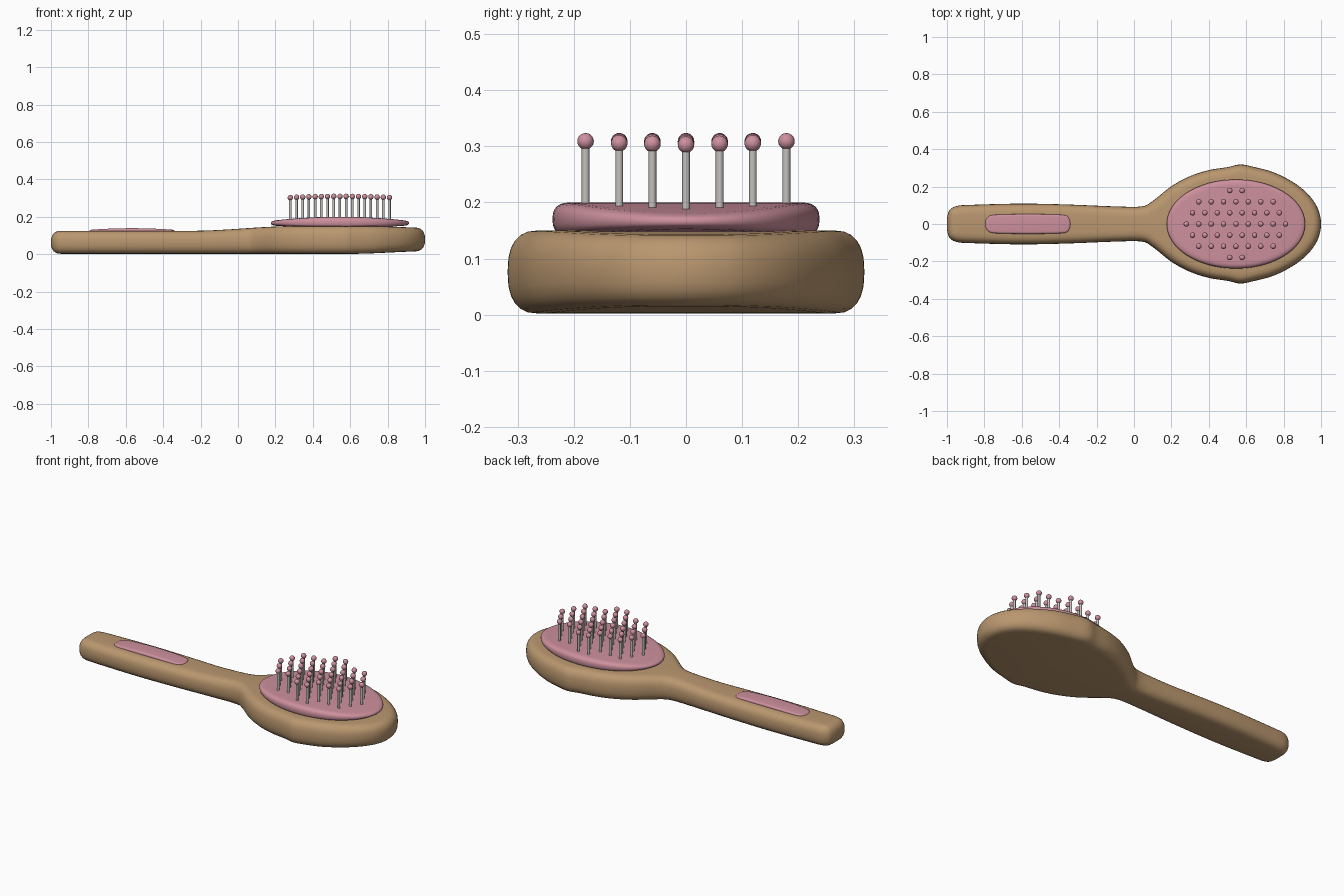
import bpy, bmesh, math
from mathutils import Vector

if "Cube" in bpy.data.objects:
    bpy.data.objects.remove(bpy.data.objects["Cube"])


def material(name, rgb):
    m = bpy.data.materials.new(name)
    m.diffuse_color = (*rgb, 1)
    m.use_nodes = True
    m.node_tree.nodes["Principled BSDF"].inputs["Base Color"].default_value = m.diffuse_color
    return m


WOOD = material("tan wood", (0.49, 0.31, 0.16))
PINK = material("dusty pink", (0.61, 0.28, 0.34))
STEEL = material("light grey", (0.55, 0.53, 0.51))


def finish(name, bm, mats, angle):
    bmesh.ops.recalc_face_normals(bm, faces=bm.faces[:])
    me = bpy.data.meshes.new(name)
    bm.to_mesh(me)
    bm.free()
    ob = bpy.data.objects.new(name, me)
    bpy.context.collection.objects.link(ob)
    for m in mats:
        me.materials.append(m)
    bpy.ops.object.select_all(action='DESELECT')
    ob.select_set(True)
    bpy.context.view_layer.objects.active = ob
    bpy.ops.object.shade_smooth_by_angle(angle=math.radians(angle))
    return ob


def smooth_path(pts, n=5):
    """Catmull-Rom through half-outline points; ends mirror across the x axis."""
    p = [Vector(q) for q in pts]
    p = [Vector((p[1].x, -p[1].y))] + p + [Vector((p[-2].x, -p[-2].y))]
    out = []
    for a, b, c, d in zip(p, p[1:], p[2:], p[3:]):
        for k in range(n):
            t = k / n
            out.append(0.5 * (2 * b + (c - a) * t + (2 * a - 5 * b + 4 * c - d) * t * t
                              + (3 * b - a - 3 * c + d) * t ** 3))
    return out + [p[-2]]


def slab(name, half, inset, bottom, top, power, mat, rings=12):
    """Rounded slab: half outline (+y side, -x to +x) mirrored, with rounded rim."""
    bm = bmesh.new()
    last = len(half) - 1
    loops = []
    for k in range(rings + 1):
        th = math.pi * (k / rings - 0.5)
        c, s = max(math.cos(th), 0) ** power, math.sin(th)
        s = math.copysign(abs(s) ** power, s)
        up = []
        for i, q in enumerate(half):
            a = half[i - 1] if i else Vector((half[1].x, -half[1].y))
            b = half[i + 1] if i < last else Vector((half[-2].x, -half[-2].y))
            t = (b - a).normalized()
            r = q + Vector((t.y, -t.x)) * inset * (1 - c)
            y = 0 if i in (0, last) else max(r.y, 0.001)
            zb, zt = bottom(r.x), top(r.x)
            up.append((r.x, y, (zb + zt) / 2 + (zt - zb) / 2 * s))
        loop = up + [(x, -y, z) for x, y, z in up[-2:0:-1]]
        loops.append([bm.verts.new(v) for v in loop])
    n = len(loops[0])
    for lo, hi in zip(loops, loops[1:]):
        for i in range(n):
            j = (i + 1) % n
            bm.faces.new((lo[i], lo[j], hi[j], hi[i]))
    # caps: strips across the slab between mirrored points
    for lp in (loops[0], loops[-1]):
        for i in range(last):
            quad = [lp[i], lp[i + 1], lp[-(i + 1) % n], lp[-i % n]]
            bm.faces.new(list(dict.fromkeys(quad)))
    return finish(name, bm, [mat], 50)


def ramp(x, a, b):
    t = min(max((x - a) / (b - a), 0), 1)
    return t * t * (3 - 2 * t)


# wooden handle and paddle head in one piece
body = smooth_path([(-1, 0), (-.998, .04), (-.985, .075), (-.945, .097), (-.85, .103),
                    (-.6, .109), (-.35, .104), (-.1, .094), (.04, .094), (.1, .123),
                    (.2, .202), (.3, .256), (.4, .288), (.5, .304), (.57, .318),
                    (.65, .303), (.75, .275), (.85, .224), (.92, .17), (.97, .108),
                    (.993, .052), (1, 0)])


def body_bottom(x):
    return 0.002 + 0.014 * ramp(x, 0.6, 1.02)


def body_top(x):
    return 0.125 + 0.025 * ramp(x, -0.25, 0.3) - 0.008 * ramp(x, 0.7, 1)


slab("brush_body", body, 0.055, body_bottom, body_top, 0.8, WOOD)

# oval rubber cushion, lower toward its x ends
CX, RX, RY = 0.545, 0.37, 0.238


def crown(x):
    return ((x - CX) / RX) ** 2


oval = [Vector((CX - RX * math.cos(a), RY * math.sin(a)))
        for a in (math.pi * i / 40 for i in range(41))]
slab("cushion", oval, 0.035, lambda x: 0.14 + 0.014 * crown(x),
     lambda x: 0.2 - 0.022 * crown(x), 0.75, PINK)

# soft grip plate let into the handle
grip = smooth_path([(-.795, 0), (-.79, .026), (-.765, .046), (-.7, .051), (-.565, .053),
                    (-.43, .051), (-.365, .046), (-.345, .026), (-.34, 0)])
slab("grip_plate", grip, 0.012, lambda x: 0.115,
     lambda x: 0.139 - 0.009 * ((x + .567) / .228) ** 2, 0.9, PINK, 8)

# ball-tipped bristles in staggered rows
STEP = 0.0663
bm = bmesh.new()
for y, count, mid in ((0, 9, CX), (.06, 8, CX), (.119, 7, CX), (.179, 2, CX)):
    for side in ((1,) if y == 0 else (1, -1)):
        for k in range(count):
            x = mid + (k - (count - 1) / 2) * STEP
            tip = 0.309 - 0.02 * crown(x) * 0.6
            base = 0.185 - 0.02 * crown(x)
            pin = bmesh.ops.create_cone(bm, segments=10, radius1=.007, radius2=.007,
                                        depth=tip - base, cap_ends=True)["verts"]
            bmesh.ops.translate(bm, verts=pin, vec=(x, y * side, (tip + base) / 2))
            ball = bmesh.ops.create_uvsphere(bm, u_segments=14, v_segments=10,
                                             radius=.0148)["verts"]
            bmesh.ops.translate(bm, verts=ball, vec=(x, y * side, tip))
            for f in {f for v in ball for f in v.link_faces}:
                f.material_index = 1
finish("bristles", bm, [STEEL, PINK], 50)
